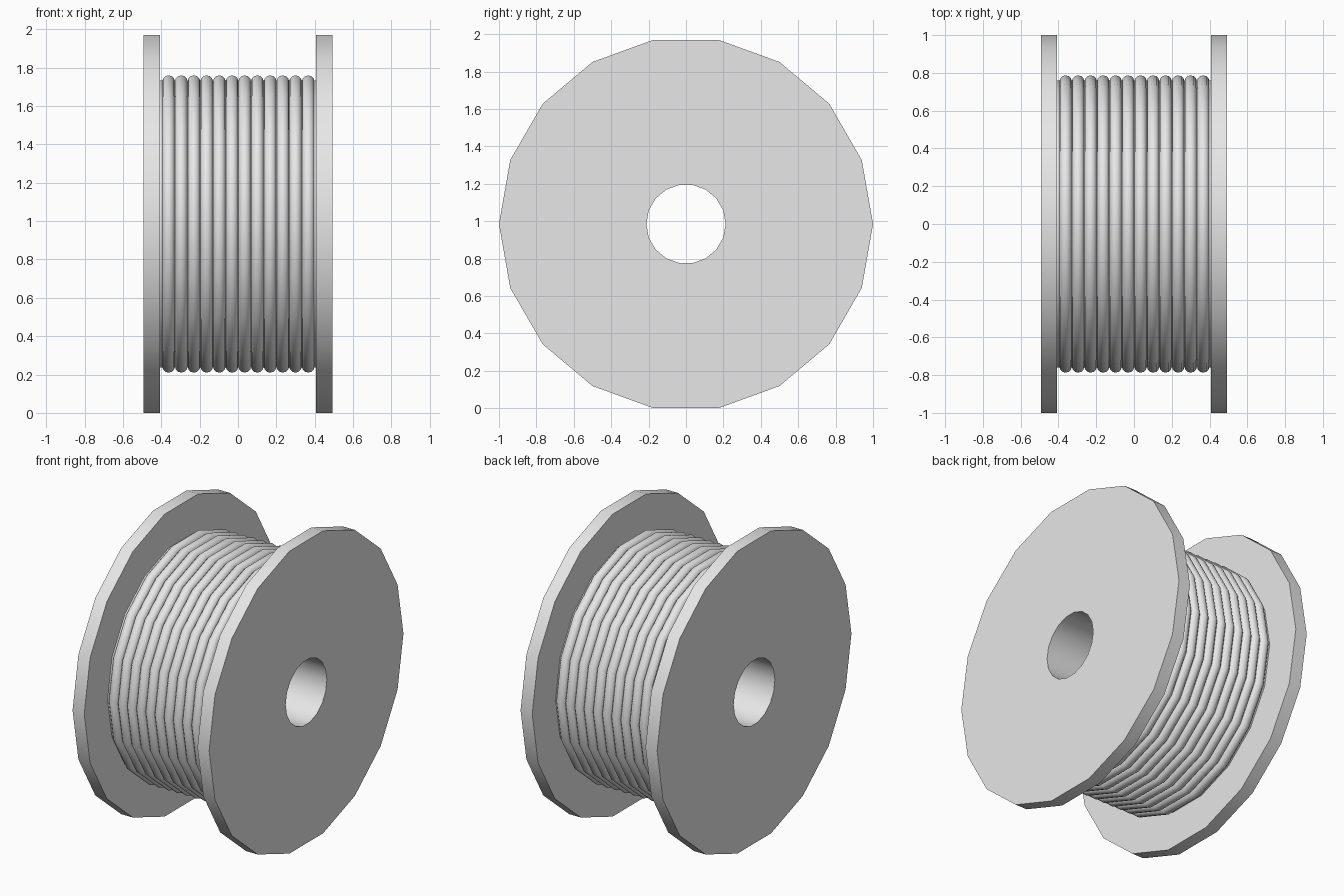
import bpy
import math

SIDES = 18          # every round part shares the same facet count
CENTRE = 0.985      # axle height
cube = bpy.data.objects.get("Cube")
if cube:
    bpy.data.objects.remove(cube, do_unlink=True)

grey = bpy.data.materials.new("plain_grey")
grey.use_nodes = True
colour = (0.8, 0.8, 0.8, 1)
grey.diffuse_color = colour
grey.node_tree.nodes["Principled BSDF"].inputs["Base Color"].default_value = colour


def lathe(name, profile):
    """Spin a closed (x, radius) profile round the x axis."""
    n = len(profile)
    verts, faces = [], []
    for i in range(SIDES):
        a = 2 * math.pi * i / SIDES
        verts += [(x, r * math.cos(a), r * math.sin(a)) for x, r in profile]
        j = (i + 1) % SIDES
        faces += [(i * n + k, i * n + (k + 1) % n,
                   j * n + (k + 1) % n, j * n + k) for k in range(n)]
    mesh = bpy.data.meshes.new(name)
    mesh.from_pydata(verts, [], faces)
    mesh.materials.append(grey)
    obj = bpy.data.objects.new(name, mesh)
    obj.location.z = CENTRE
    bpy.context.collection.objects.link(obj)
    # consistent outward normals, smooth barrel with crisp rims
    bpy.ops.object.select_all(action='DESELECT')
    obj.select_set(True)
    bpy.context.view_layer.objects.active = obj
    bpy.ops.object.mode_set(mode='EDIT')
    bpy.ops.mesh.select_all(action='SELECT')
    bpy.ops.mesh.normals_make_consistent(inside=False)
    bpy.ops.object.mode_set(mode='OBJECT')
    bpy.ops.object.shade_smooth_by_angle(angle=math.radians(35))
    return obj


# Spool body: two flanges, drum and axle hole in one profile
HOLE, DRUM, FLANGE = 0.212, 0.76, 1.0
INNER, OUTER = 0.408, 0.492
lathe("spool", [(-OUTER, HOLE), (-OUTER, FLANGE), (-INNER, FLANGE), (-INNER, DRUM),
                (INNER, DRUM), (INNER, FLANGE), (OUTER, FLANGE), (OUTER, HOLE)])

# Wound wire: twelve touching rings
TURNS, PITCH, WIRE, SEGMENTS = 12, 0.0662, 0.033, 12
for t in range(TURNS):
    x0 = (t - (TURNS - 1) / 2) * PITCH + 0.002
    ring = [(x0 + WIRE * math.sin(2 * math.pi * k / SEGMENTS),
             DRUM - 0.006 + WIRE * math.cos(2 * math.pi * k / SEGMENTS))
            for k in range(SEGMENTS)]
    lathe(f"wire_turn_{t + 1}", ring)
